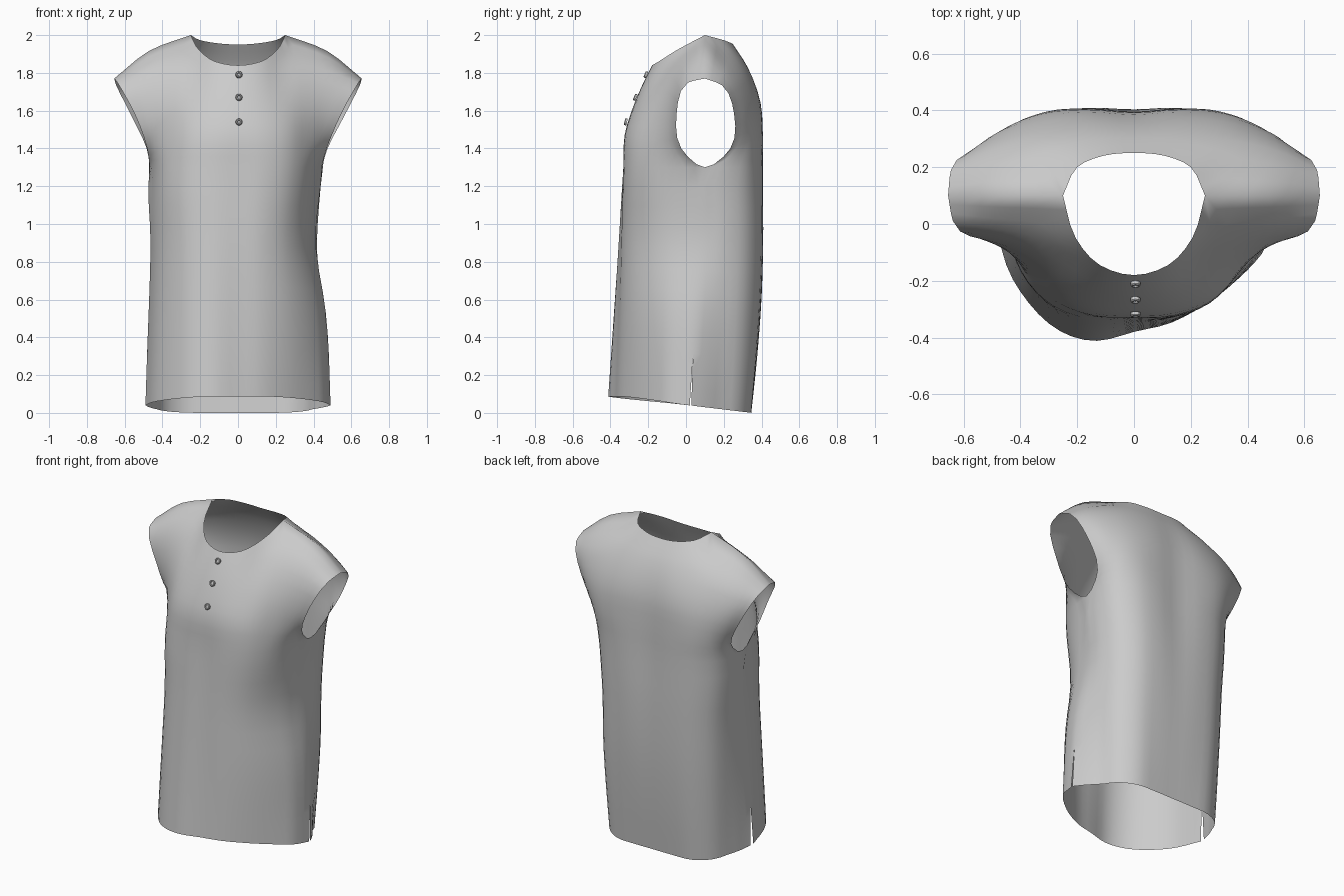
import bpy, bmesh, math
from mathutils import Vector, Matrix

if "Cube" in bpy.data.objects:
    bpy.data.objects.remove(bpy.data.objects["Cube"])

SUB = 3                               # mesh cells per control span
LEVELS = [0, 0.22, 0.48, 0.75, 1.0]   # torso rows, hem to underarm
UNDER = len(LEVELS) - 1

# Half cross-sections (x, y) from centre to side seam: hem and underarm
FRONT_HEM = [(0, -.38), (.13, -.38), (.26, -.328), (.37, -.235), (.45, -.125), (.49, .02)]
FRONT_CHEST = [(0, -.33), (.14, -.327), (.27, -.28), (.36, -.19), (.42, -.06), (.45, .1)]
BACK_HEM = [(0, .345), (.15, .345), (.3, .335), (.41, .27), (.47, .15), (.49, .02)]
BACK_CHEST = [(0, .395), (.17, .407), (.31, .385), (.41, .315), (.45, .21), (.45, .1)]

# Half rows (x, y, z) from underarm up to the neckline and shoulder seam
FRONT_TOP = [
    [(0, -.325, 1.47), (.14, -.315, 1.47), (.27, -.265, 1.46), (.37, -.17, 1.44), (.435, -.09, 1.42), (.472, -.025, 1.40)],
    [(0, -.28, 1.62), (.13, -.26, 1.63), (.26, -.205, 1.63), (.37, -.135, 1.63), (.46, -.085, 1.61), (.545, -.05, 1.58)],
    [(0, -.215, 1.77), (.12, -.19, 1.78), (.24, -.1, 1.82), (.36, -.04, 1.84), (.50, -.015, 1.80), (.638, .01, 1.748)],
    [(0, -.18, 1.84), (.12, -.145, 1.86), (.205, -.05, 1.92), (.25, .1, 2.0), (.47, .1, 1.917), (.655, .1, 1.77)]]
BACK_TOP = [
    [(0, .395, 1.46), (.17, .407, 1.46), (.31, .395, 1.45), (.41, .35, 1.44), (.46, .29, 1.42), (.475, .235, 1.40)],
    [(0, .385, 1.64), (.17, .395, 1.64), (.32, .38, 1.63), (.43, .345, 1.62), (.51, .305, 1.60), (.567, .255, 1.58)],
    [(0, .325, 1.83), (.14, .325, 1.83), (.28, .305, 1.83), (.42, .28, 1.80), (.54, .245, 1.76), (.645, .19, 1.735)],
    [(0, .25, 1.95), (.11, .24, 1.957), (.2, .2, 1.973), (.25, .1, 2.0), (.47, .1, 1.917), (.655, .1, 1.77)]]


def spline(pts, before=None):
    """Smooth curve through points, with tangents weighted by spacing."""
    ext = [before or pts[0] * 2 - pts[1]] + pts + [pts[-1] * 2 - pts[-2]]
    h = [max((b - a).length, 1e-6) for a, b in zip(ext, ext[1:])]
    tan = []
    for i in range(1, len(ext) - 1):
        s0, s1 = (ext[i] - ext[i - 1]) / h[i - 1], (ext[i + 1] - ext[i]) / h[i]
        tan.append((s0 * h[i] + s1 * h[i - 1]) / (h[i] + h[i - 1]))
    out = []
    for i in range(len(pts) - 1):
        for k in range(SUB):
            t = k / SUB
            out.append(pts[i] * (2 * t**3 - 3 * t**2 + 1) + pts[i + 1] * (3 * t**2 - 2 * t**3)
                       + tan[i] * h[i + 1] * (t**3 - 2 * t**2 + t)
                       + tan[i + 1] * h[i + 1] * (t**3 - t**2))
    return out + [pts[-1].copy()]


def panel(hem, chest, top, bulge):
    """Grid of points over one full panel, hem to shoulder, left to right."""
    rows = []
    for t in LEVELS:
        row = []
        for i, ((x0, y0), (x1, y1)) in enumerate(zip(hem, chest)):
            y = y0 + (y1 - y0) * t + bulge * math.sin(math.pi * t) * (1 - i / 5)
            z0 = .042 - .12 * y
            row.append((x0 + (x1 - x0) * t, y, z0 + (1.3 - z0) * t))
        rows.append(row)
    rows += top
    full = []
    for r in rows:
        half = [Vector(p) for p in r]
        pts = [Vector((-p.x, p.y, p.z)) for p in half[:0:-1]] + half
        if r is top[-1]:              # neckline and shoulders meet in corners
            full.append(spline(pts[:3])[:-1] + spline(pts[2:9])[:-1] + spline(pts[8:]))
        else:
            full.append(spline(pts))
    columns = []
    for i, col in enumerate(zip(*full)):
        col = list(col)
        if i in (0, len(full[0]) - 1):    # side seam, then round armhole edge
            n = col[UNDER + 1]
            columns.append(spline(col[:UNDER + 1])[:-1]
                           + spline(col[UNDER:], Vector((n.x, .2 - n.y, n.z))))
        else:
            columns.append(spline(col))
    return [list(r) for r in zip(*columns)]


def drape(p):
    """Uneven hang of the cloth: slanted front hem and a dented right side."""
    x, y, z = p
    fade = max(0, 1 - z / 1.3)
    rear = max(0, min(1, (y - .04) / .15))
    if y < 0:
        y += .28 * x * (1 - (x / .5) ** 2) * fade * min(1, -y / .15)
    x *= 1 - (.14 if x > 0 else .06) * fade * rear
    if x > 0:
        x *= 1 - .12 * (1 - .6 * rear) * math.exp(-((z - .92) / .27) ** 2)
    else:
        x *= 1 + .05 * math.exp(-((z - 1.2) / .2) ** 2)
    return Vector((x, y, z))


def add_object(name, bm):
    me = bpy.data.meshes.new(name)
    bm.to_mesh(me)
    bm.free()
    ob = bpy.data.objects.new(name, me)
    bpy.context.collection.objects.link(ob)
    for f in me.polygons:
        f.use_smooth = True
    return ob


# Shirt: front and back panels sewn at sides and shoulders
front = panel(FRONT_HEM, FRONT_CHEST, FRONT_TOP, 0)
back = panel(BACK_HEM, BACK_CHEST, BACK_TOP, .03)
for j in range(SUB * UNDER + 1):
    slit = max(0, 1 - j / SUB)            # side slits at the hem, left one wider
    for e, gap in ((0, .028), (-1, .008)):
        back[j][e] = front[j][e] + Vector((0, gap * slit, 0))

bm = bmesh.new()
for grid in (front, back):
    vs = [[bm.verts.new(drape(p)) for p in row] for row in grid]
    for a, b in zip(vs, vs[1:]):
        for i in range(len(a) - 1):
            quad = (a[i], a[i + 1], b[i + 1], b[i])
            bm.faces.new(quad if grid is front else quad[::-1])
bmesh.ops.remove_doubles(bm, verts=bm.verts, dist=.0005)
add_object("shirt", bm)

# Buttons: small turned discs with a raised rim
PROFILE = [(0, .004), (.007, .004), (.010, .010), (.015, .010), (.018, .006), (.018, -.004)]
for n, (y, z, tilt) in enumerate([(-.21, 1.79, 22), (-.266, 1.67, 22), (-.316, 1.54, 12)]):
    bm = bmesh.new()
    vs = [bm.verts.new((r, 0, h)) for r, h in PROFILE]
    es = [bm.edges.new(p) for p in zip(vs, vs[1:])]
    bmesh.ops.spin(bm, geom=vs + es, cent=(0, 0, 0), axis=(0, 0, 1),
                   angle=2 * math.pi, steps=12, use_merge=True)
    bmesh.ops.remove_doubles(bm, verts=bm.verts, dist=.0001)
    bmesh.ops.recalc_face_normals(bm, faces=bm.faces)
    ob = add_object(f"button_{n + 1}", bm)
    ob.matrix_world = (Matrix.Translation((.005, y, z))
                       @ Matrix.Rotation(math.radians(90 - tilt), 4, 'X'))
    bpy.ops.object.select_all(action='DESELECT')
    ob.select_set(True)
    bpy.context.view_layer.objects.active = ob
    bpy.ops.object.shade_smooth_by_angle()
